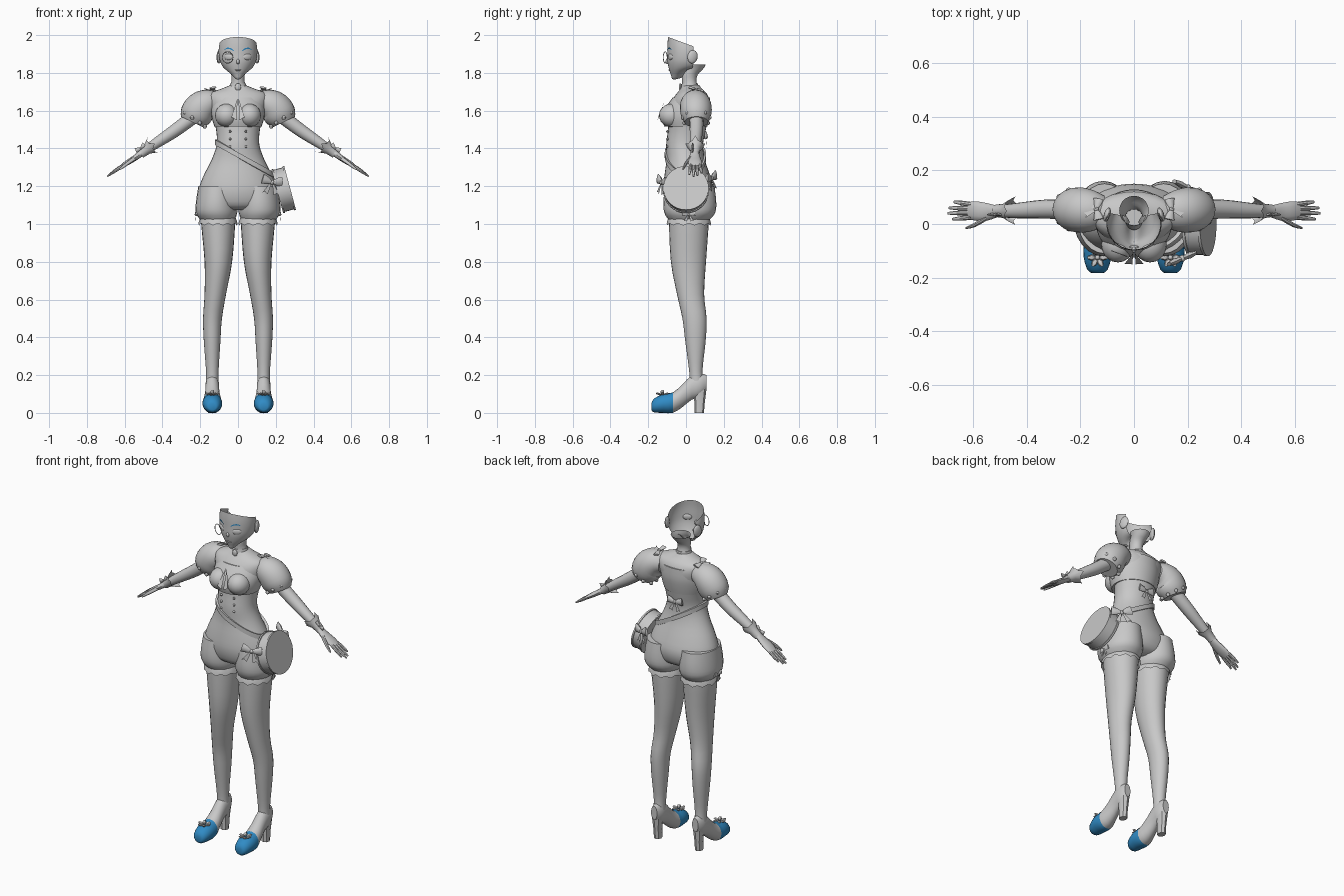
import bpy, bmesh, math
from mathutils import Vector, Matrix, Euler

if "Cube" in bpy.data.objects:
    bpy.data.objects.remove(bpy.data.objects["Cube"])

def material(name, col):
    m = bpy.data.materials.new(name)
    m.diffuse_color = (*col, 1)
    m.use_nodes = True
    m.node_tree.nodes["Principled BSDF"].inputs["Base Color"].default_value = m.diffuse_color
    return m

GREY = material("soft grey", (0.58, 0.58, 0.58))
BLUE = material("bright blue", (0.03, 0.26, 0.56))

def finish(name, bm, mats=(GREY,), mirror=False, angle=40):
    bmesh.ops.recalc_face_normals(bm, faces=bm.faces)
    me = bpy.data.meshes.new(name)
    bm.to_mesh(me)
    bm.free()
    ob = bpy.data.objects.new(name, me)
    bpy.context.collection.objects.link(ob)
    for m in mats:
        me.materials.append(m)
    if mirror:
        ob.modifiers.new("Mirror", 'MIRROR').use_mirror_merge = False
    bpy.ops.object.select_all(action='DESELECT')
    ob.select_set(True)
    bpy.context.view_layer.objects.active = ob
    bpy.ops.object.shade_smooth_by_angle(angle=math.radians(angle))
    return ob

def smooth_rows(rows, sub):
    """Catmull-Rom interpolation of any numeric rows."""
    out = []
    for i in range(len(rows) - 1):
        quad = (rows[max(i - 1, 0)], rows[i], rows[i + 1], rows[min(i + 2, len(rows) - 1)])
        for k in range(sub):
            t = k / sub
            out.append([0.5 * (2 * b + (c - a) * t + (2 * a - 5 * b + 4 * c - d) * t * t
                        + (3 * b - a - 3 * c + d) * t ** 3) for a, b, c, d in zip(*quad)])
    return out + [list(rows[-1])]

def add_loft(bm, rows, mode='z', n=20, sub=3, caps=(True, True)):
    """Rows are x, y, z, radius a, radius b. Mode sets the ring plane."""
    rows = smooth_rows(rows, sub)
    pts = [Vector(r[:3]) for r in rows]
    rings = []
    for i, r in enumerate(rows):
        A, B = Vector((1, 0, 0)), Vector((0, 1, 0))
        if mode == 'y':
            B = Vector((0, 0, 1))
        if mode == 'path':
            t = (pts[min(i + 1, len(pts) - 1)] - pts[max(i - 1, 0)]).normalized()
            A = Vector((0, 1, 0))
            B = t.cross(A).normalized()
        rings.append([bm.verts.new(pts[i] + A * r[3] * math.cos(2 * math.pi * k / n)
                                   + B * r[4] * math.sin(2 * math.pi * k / n)) for k in range(n)])
    for p, q in zip(rings, rings[1:]):
        for k in range(n):
            bm.faces.new((p[k], p[k - 1], q[k - 1], q[k]))
    for ring, cap in zip((rings[0], rings[-1]), caps):
        if cap:
            bm.faces.new(ring)

def loft(name, rows, mirror=False, angle=40, **kw):
    bm = bmesh.new()
    add_loft(bm, rows, **kw)
    return finish(name, bm, mirror=mirror, angle=angle)

def body_rows(rows):
    """z, half width, front y, back y -> loft rows."""
    return [(0, (f + b) / 2, z, w, (b - f) / 2) for z, w, f, b in rows]

def add_ball(bm, c, r, rot=(0, 0, 0), u=12, v=8):
    m = Matrix.Translation(c) @ Euler(rot).to_matrix().to_4x4() @ Matrix.Diagonal((*r, 1))
    bmesh.ops.create_uvsphere(bm, u_segments=u, v_segments=v, radius=1, matrix=m)

def ball(name, c, r, mirror=False, **kw):
    bm = bmesh.new()
    add_ball(bm, c, r, **kw)
    return finish(name, bm, mirror=mirror)

# Torso and shorts
TORSO = [(1.735, .04, -.02, .07), (1.715, .09, -.03, .085), (1.69, .15, -.05, .11),
         (1.65, .155, -.075, .125), (1.58, .135, -.09, .12), (1.5, .116, -.095, .105),
         (1.42, .113, -.105, .09), (1.34, .14, -.103, .1), (1.25, .185, -.115, .13),
         (1.17, .21, -.12, .15), (1.1, .19, -.1, .13), (1.075, .1, -.06, .08)]
loft("torso", body_rows(TORSO), n=32)
loft("shorts_leg", [(.11, .02, 1.2, .1, .13), (.114, .02, 1.12, .108, .14),
                    (.114, .02, 1.06, .11, .135), (.108, .015, 1.02, .09, .106)], mirror=True, n=24)
loft("bodice", body_rows([(1.67, .13, -.07, .127), (1.61, .142, -.112, .129),
                          (1.56, .138, -.125, .122), (1.515, .125, -.115, .112)]), n=32)
ball("bust", (.06, -.075, 1.575), (.062, .068, .062), mirror=True, u=20, v=12)

# Scalloped frill below each shorts leg
bm = bmesh.new()
N = 48
rings = []
for z, r, wave in ((1.035, .092, 0), (1.015, .1, .003), (.998, .103, .006)):
    rings.append([bm.verts.new((.106 + r * math.cos(a), .015 + (r + .014) * math.sin(a),
                                z + wave * math.cos(12 * a)))
                  for a in (2 * math.pi * k / N for k in range(N))])
for p, q in zip(rings, rings[1:]):
    for k in range(N):
        bm.faces.new((p[k], p[k - 1], q[k - 1], q[k]))
finish("shorts_frill", bm, mirror=True)

# Legs
loft("leg", [(.105, .015, 1.06, .092, .105), (.105, .015, 1.0, .09, .105), (.104, .013, .8, .073, .093),
             (.12, .024, .63, .057, .072), (.135, .045, .5, .05, .064), (.137, .05, .38, .044, .054),
             (.136, .052, .22, .033, .035), (.136, .058, .15, .034, .04)], mirror=True, n=24)

# Shoes, with a blue toe and a block heel
bm = bmesh.new()
SHOE = [(-.183, .02, .015, .05), (-.17, .038, .003, .075), (-.12, .052, 0, .1), (-.07, .05, 0, .108),
        (-.02, .04, .03, .15), (.03, .036, .07, .2), (.075, .035, .085, .21), (.108, .02, .12, .2)]
add_loft(bm, [(.136, y, (a + b) / 2, w, (b - a) / 2) for y, w, a, b in SHOE], mode='y', n=20, sub=2)
for f in bm.faces:
    f.material_index = int(f.calc_center_median().y < -.07)
add_loft(bm, [(.136, .07, 0, .022, .025), (.136, .072, .05, .022, .027), (.136, .073, .13, .03, .036)], n=8, sub=1)
finish("shoe", bm, mats=(GREY, BLUE), mirror=True)

# Flower on each shoe
bm = bmesh.new()
for k in range(6):
    a = k * math.pi / 3
    add_ball(bm, (.136 + .022 * math.cos(a), -.125 + .022 * math.sin(a), .1),
             (.018, .011, .006), rot=(0, -.3, a), u=6, v=4)
add_ball(bm, (.136, -.125, .11), (.01, .01, .012), u=8, v=6)
finish("shoe_flower", bm, mirror=True)

# Arms, puffed sleeves and hands
loft("arm", [(.19, .055, 1.61, .042, .042), (.26, .055, 1.55, .037, .037), (.34, .055, 1.49, .035, .034),
             (.43, .05, 1.43, .029, .028), (.51, .047, 1.375, .021, .02)], mirror=True, mode='path', n=16)
loft("puff_sleeve", [(.11, .05, 1.64, .055, .05), (.15, .05, 1.64, .075, .073), (.195, .052, 1.618, .084, .085),
                     (.225, .053, 1.575, .08, .085), (.243, .055, 1.54, .062, .066)],
     mirror=True, mode='path', n=24)
bm = bmesh.new()
for k in range(9):
    a = 2 * math.pi * k / 9
    add_ball(bm, (.232 + .06 * math.cos(a), .054 + .072 * math.sin(a), 1.556 + .043 * math.cos(a)),
             (.011, .011, .011), u=8, v=6)
finish("sleeve_pearls", bm, mirror=True)
loft("palm", [(.505, .047, 1.38, .02, .018), (.545, .045, 1.35, .032, .015), (.585, .048, 1.325, .036, .014),
              (.615, .05, 1.305, .032, .01)], mirror=True, mode='path', n=12)
bm = bmesh.new()
for y0, y1, x, z in ((.025, .018, .675, 1.262), (.042, .04, .692, 1.252), (.058, .06, .688, 1.256), (.073, .082, .67, 1.27)):
    add_loft(bm, [(.605, y0, 1.312, .009, .009), ((.605 + x) / 2, (y0 + y1) / 2, (1.314 + z) / 2, .009, .009),
                  (x, y1, z, .005, .004)], mode='path', n=8, sub=2)
add_loft(bm, [(.545, .025, 1.35, .01, .012), (.59, -.002, 1.318, .009, .01), (.625, -.015, 1.29, .004, .005)],
         mode='path', n=8, sub=2)
finish("fingers", bm, mirror=True)

# Flared wrist cuff with pointed edge
bm = bmesh.new()
d, A = Vector((.8, 0, -.6)), Vector((0, 1, 0))
B = d.cross(A)
rings = []
for s, r, pt in ((.05, .023, 0), (.01, .027, 0), (-.02, .042, .022)):
    rings.append([bm.verts.new(Vector((.475, .049, 1.4)) + d * (s - pt * (k % 4 == 0)) + (A * math.cos(k * math.pi / 8)
                  + B * math.sin(k * math.pi / 8)) * (r + .5 * pt * (k % 4 == 0))) for k in range(16)])
for p, q in zip(rings, rings[1:]):
    for k in range(16):
        bm.faces.new((p[k], p[k - 1], q[k - 1], q[k]))
finish("wrist_cuff", bm, mirror=True)

# Ribbon bows: loops spread along local x, tails hang along local -z
def bow(name, loc, size, rot=(0, 0, 0), mirror=False):
    bm = bmesh.new()
    for s in (-1, 1):
        add_loft(bm, [(0, 0, 0, .12, .12), (s * .5, 0, .12, .2, .35), (s * .95, 0, .2, .12, .45)],
                 mode='path', n=8, sub=1)
        tail = [bm.verts.new(p) for p in ((0, 0, 0), (s * .3, -.1, -1.1), (s * .55, -.05, -.9), (s * .8, -.1, -1), (s * .15, 0, 0))]
        bm.faces.new(tail)
    add_ball(bm, (0, 0, 0), (.2, .22, .22), u=8, v=6)
    bm.transform(Matrix.Translation(loc) @ Euler(rot).to_matrix().to_4x4() @ Matrix.Scale(size, 4))
    return finish(name, bm, mirror=mirror)

bow("shoulder_bow", (.14, .055, 1.712), .042, (-1.4, .25, 1.57), mirror=True)
bow("shorts_bow", (.222, .015, 1.05), .034, (0, 0, 1.57), mirror=True)
bow("wrist_bow", (.515, .035, 1.4), .03, (0, .6, 0), mirror=True)
bow("back_bow", (0, .105, 1.46), .05, (0, 0, math.pi))
bow("bag_front_bow", (.18, -.128, 1.22), .06, (0, .15, .4))
bow("bag_back_bow", (.2, .135, 1.24), .06, (0, -.15, 2.7))

# Round drum bag on the hip
bm = bmesh.new()
bmesh.ops.create_cone(bm, cap_ends=True, segments=32, radius1=.115, radius2=.115, depth=.06)
for z in (-.03, .03):
    bmesh.ops.create_cone(bm, cap_ends=True, segments=32, radius1=.12, radius2=.12, depth=.01,
                          matrix=Matrix.Translation((0, 0, z)))
bm.transform(Matrix.Translation((.242, 0, 1.182)) @ Matrix.Rotation(math.radians(75), 4, 'Y'))
finish("hip_bag", bm, angle=30)

# Slanted strap that follows the waist
def torso_at(z):
    for p, q in zip(TORSO, TORSO[1:]):
        if q[0] <= z <= p[0]:
            t = (p[0] - z) / (p[0] - q[0])
            return [a + (b - a) * t for a, b in zip(p, q)]
bm = bmesh.new()
rings = []
for k in range(48):
    a, z = 2 * math.pi * k / 48, 1.36
    for _ in range(12):
        _, w, f, b = torso_at(z)
        x = (w + .009) * math.cos(a)
        z = 1.365 - .55 * x
    y = (f + b) / 2 + ((b - f) / 2 + .009) * math.sin(a)
    rings.append([bm.verts.new((x * m, y * m, z + h)) for m, h in ((1, .014), (1, -.014), (.9, -.014), (.9, .014))])
for k in range(48):
    for j in range(4):
        bm.faces.new((rings[k - 1][j - 1], rings[k - 1][j], rings[k][j], rings[k][j - 1]))
finish("waist_strap", bm)

# Bodice lapels and waist buttons
bm = bmesh.new()
top = [bm.verts.new(p) for p in ((.003, -.108, 1.665), (.006, -.15, 1.55), (.035, -.148, 1.565))]
bm.faces.new(top)
finish("lapel", bm, mirror=True)
bm = bmesh.new()
for z in (1.49, 1.45, 1.41):
    add_ball(bm, (.042, -.098, z), (.007, .007, .007), u=8, v=6)
finish("waist_buttons", bm, mirror=True)

# Neck, collar band and brooch
loft("neck", [(0, .03, 1.69, .06, .05), (0, .018, 1.75, .036, .038), (0, .02, 1.79, .036, .042),
              (0, .04, 1.82, .043, .05), (0, .05, 1.845, .055, .055)], caps=(True, False))
loft("collar_band", [(0, .02, 1.722, .048, .046), (0, .02, 1.745, .041, .042)], sub=1)
ball("brooch", (0, -.03, 1.725), (.016, .008, .02))

# Open face shell: z, half width, depth, height change towards the side
FACE = [(1.99, .098, .095, -.035), (1.95, .102, .098, -.02), (1.9, .102, .098, 0), (1.86, .095, .098, 0),
        (1.82, .078, .09, .01), (1.79, .055, .08, .025), (1.765, .03, .068, .045), (1.775, .018, .02, .02)]
bm = bmesh.new()
angles = [math.radians(-114 + 9.5 * k) for k in range(25)]
rings = [[bm.verts.new((w * math.sin(a), -dp * math.cos(a), z + dz * (1 - math.cos(a)))) for a in angles]
         for z, w, dp, dz in smooth_rows(FACE, 3)]
for p, q in zip(rings, rings[1:]):
    for k in range(24):
        bm.faces.new((p[k], q[k], q[k + 1], p[k + 1]))
finish("face", bm)
ball("nose", (0, -.096, 1.86), (.009, .012, .014))
ball("lips", (0, -.086, 1.815), (.017, .006, .005))
ball("ear", (.1, .035, 1.885), (.012, .028, .036), mirror=True, rot=(-.2, 0, .3))
ball("eye", (.05, -.083, 1.885), (.026, .007, .017), mirror=True, rot=(0, 0, .45))

# Blue eyebrows as thin curved strips
bm = bmesh.new()
pairs = []
for k in range(6):
    a = math.radians(12 + 6 * k)
    z, h = 1.915 + .012 * math.sin(k / 5 * 2.6), .004 if k in (0, 5) else .007
    pairs.append([bm.verts.new((.105 * math.sin(a), -.103 * math.cos(a), z + e)) for e in (0, h)])
for p, q in zip(pairs, pairs[1:]):
    bm.faces.new((p[0], q[0], q[1], p[1]))
finish("eyebrow", bm, mats=(BLUE,), mirror=True)

# Monocle ring
bpy.ops.mesh.primitive_torus_add(major_radius=.03, minor_radius=.002, major_segments=24, minor_segments=6,
                                 location=(-.055, -.11, 1.882), rotation=(math.pi / 2, 0, -.35))
ring = bpy.context.object
ring.name = "monocle"
ring.data.materials.append(GREY)
bpy.ops.object.shade_smooth_by_angle()
